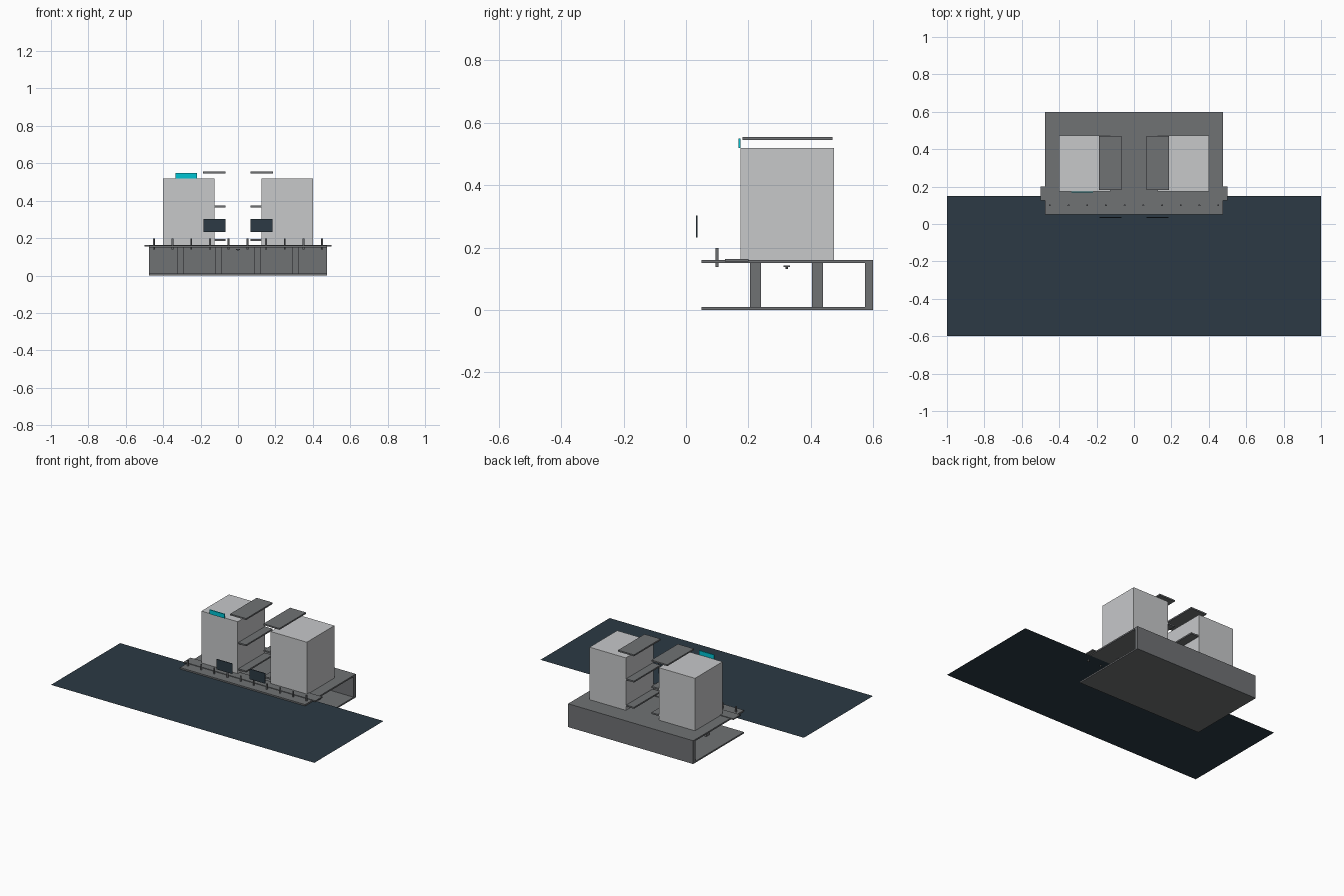
import bpy
import bmesh

if "Cube" in bpy.data.objects:
    bpy.data.objects.remove(bpy.data.objects["Cube"])


def material(name, rgb):
    m = bpy.data.materials.new(name)
    m.diffuse_color = (*rgb, 1.0)
    m.use_nodes = True
    m.node_tree.nodes["Principled BSDF"].inputs["Base Color"].default_value = m.diffuse_color
    return m


CONCRETE = material("mid_grey", (0.16, 0.168, 0.175))
PALE = material("pale_grey", (0.57, 0.58, 0.59))
SLATE = material("dark_slate", (0.025, 0.042, 0.058))
CYAN = material("cyan", (0.0, 0.55, 0.65))


def finish(name, bm, mat):
    mesh = bpy.data.meshes.new(name)
    bm.to_mesh(mesh)
    bm.free()
    mesh.materials.append(mat)
    obj = bpy.data.objects.new(name, mesh)
    bpy.context.collection.objects.link(obj)
    return obj


def box(name, x, y, z, mat):
    """Box given by its (min, max) range on each axis."""
    bm = bmesh.new()
    bmesh.ops.create_cube(bm, size=1)
    for v in bm.verts:
        for i, (lo, hi) in enumerate((x, y, z)):
            v.co[i] = lo if v.co[i] < 0 else hi
    return finish(name, bm, mat)


def cylinder(name, x, y, z, radius, sides, mat):
    bm = bmesh.new()
    bmesh.ops.create_cone(bm, cap_ends=True, segments=sides, radius1=radius,
                          radius2=radius, depth=z[1] - z[0])
    bmesh.ops.translate(bm, verts=bm.verts, vec=(x, y, (z[0] + z[1]) / 2))
    return finish(name, bm, mat)


# Water sheet
bm = bmesh.new()
bm.faces.new([bm.verts.new((x, y, 0.149)) for x, y in
              ((-1, -0.6), (1, -0.6), (1, 0.15), (-1, 0.15))])
finish("water", bm, SLATE)

# Open base: floor, rear wall and deck
box("base_floor", (-0.475, 0.475), (0.05, 0.6), (0, 0.01), CONCRETE)
box("rear_wall", (-0.475, 0.475), (0.575, 0.6), (0.01, 0.15), CONCRETE)
box("deck", (-0.475, 0.475), (0.05, 0.6), (0.15, 0.16), CONCRETE)
box("walkway", (-0.5, 0.5), (0.125, 0.2), (0.156, 0.164), CONCRETE)

# Columns holding the deck
for x in (-0.305, -0.102, 0.102, 0.305):
    for y in (0.2225, 0.4225):
        box("column", (x - 0.0175, x + 0.0175), (y - 0.0175, y + 0.0175),
            (0.01, 0.15), CONCRETE)

# Bollards along the front edge
for i in range(10):
    cylinder("bollard", -0.45 + 0.1 * i, 0.1, (0.138, 0.198), 0.005, 12, CONCRETE)

# Mirrored towers, slabs and hanging screens
for side in (-1, 1):
    def span(a, b):
        return tuple(sorted((side * a, side * b)))
    box("tower", span(0.125, 0.4), (0.175, 0.474), (0.16, 0.52), PALE)
    for z in (0.19, 0.37, 0.55):
        box("slab", span(0.066, 0.187), (0.182, 0.47), (z - 0.005, z + 0.005), CONCRETE)
    box("screen", span(0.066, 0.184), (0.032, 0.037), (0.232, 0.302), SLATE)

# Roof sign
box("roof_sign", (-0.335, -0.22), (0.168, 0.175), (0.52, 0.549), CYAN)

# Small lamp under the deck
box("lamp_plate", (-0.011, 0.011), (0.312, 0.334), (0.137, 0.142), CONCRETE)
cylinder("lamp_tip", 0, 0.323, (0.131, 0.137), 0.004, 8, CONCRETE)
